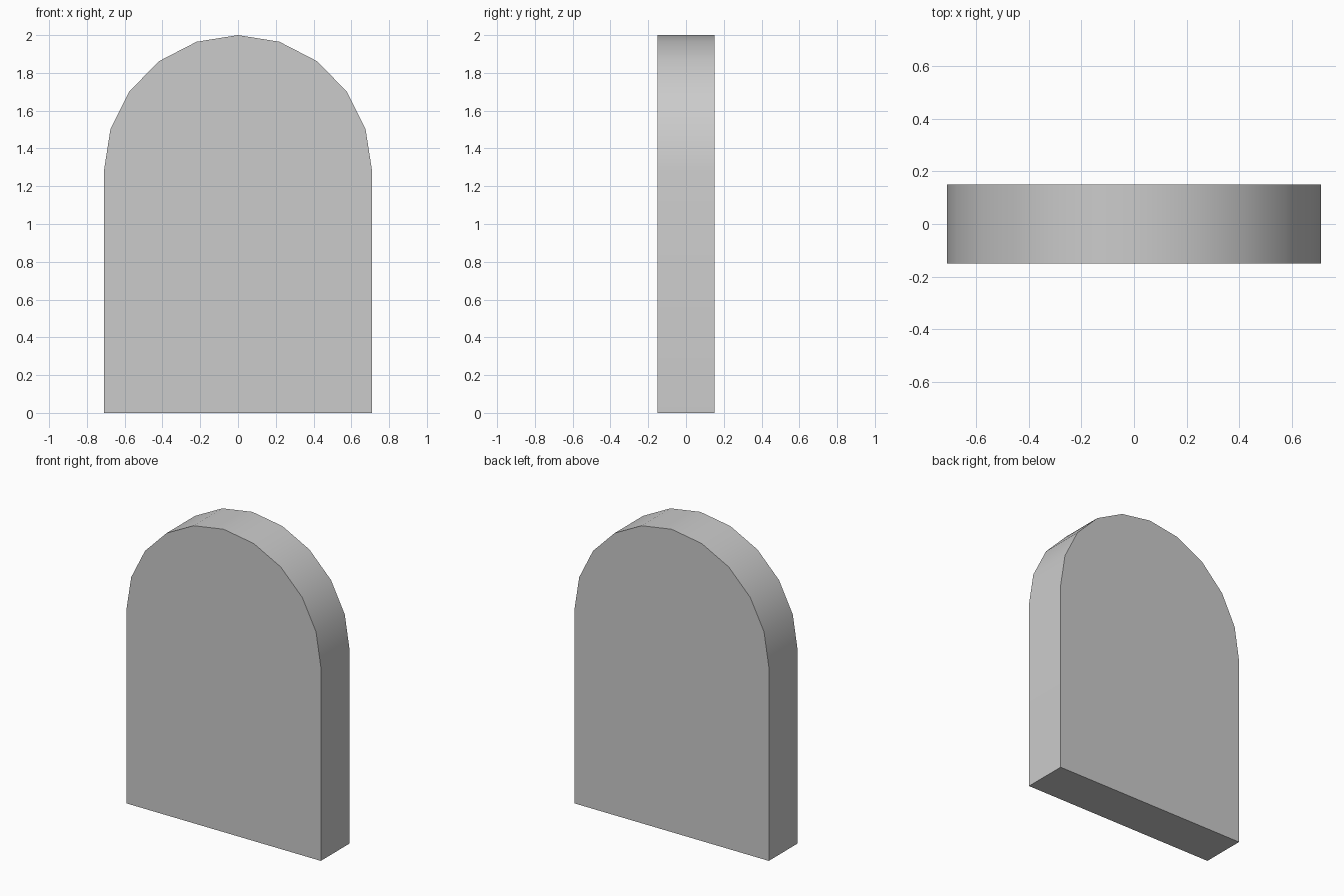
import bpy, bmesh, math

if "Cube" in bpy.data.objects:
    bpy.data.objects.remove(bpy.data.objects["Cube"])

HALF_W, SPRING, RISE, DEPTH, SIDES = 0.71, 1.28, 0.72, 0.30, 10

# Outline: square base with a ten-segment round top
outline = [(-HALF_W, 0), (HALF_W, 0)]
for i in range(SIDES + 1):
    a = math.pi * i / SIDES
    outline.append((HALF_W * math.cos(a), SPRING + RISE * math.sin(a)))

# Extrude the outline from front to back
bm = bmesh.new()
front = bm.faces.new([bm.verts.new((x, -DEPTH / 2, z)) for x, z in outline])
result = bmesh.ops.extrude_face_region(bm, geom=[front], use_keep_orig=True)
moved = [v for v in result["geom"] if isinstance(v, bmesh.types.BMVert)]
bmesh.ops.translate(bm, verts=moved, vec=(0, DEPTH, 0))
bmesh.ops.recalc_face_normals(bm, faces=bm.faces)

mesh = bpy.data.meshes.new("arched_slab")
bm.to_mesh(mesh)
bm.free()
slab = bpy.data.objects.new("arched_slab", mesh)
bpy.context.collection.objects.link(slab)

# Smooth the rounded top, keep the outline edges sharp
bpy.context.view_layer.objects.active = slab
slab.select_set(True)
bpy.ops.object.shade_smooth_by_angle(angle=math.radians(30))
